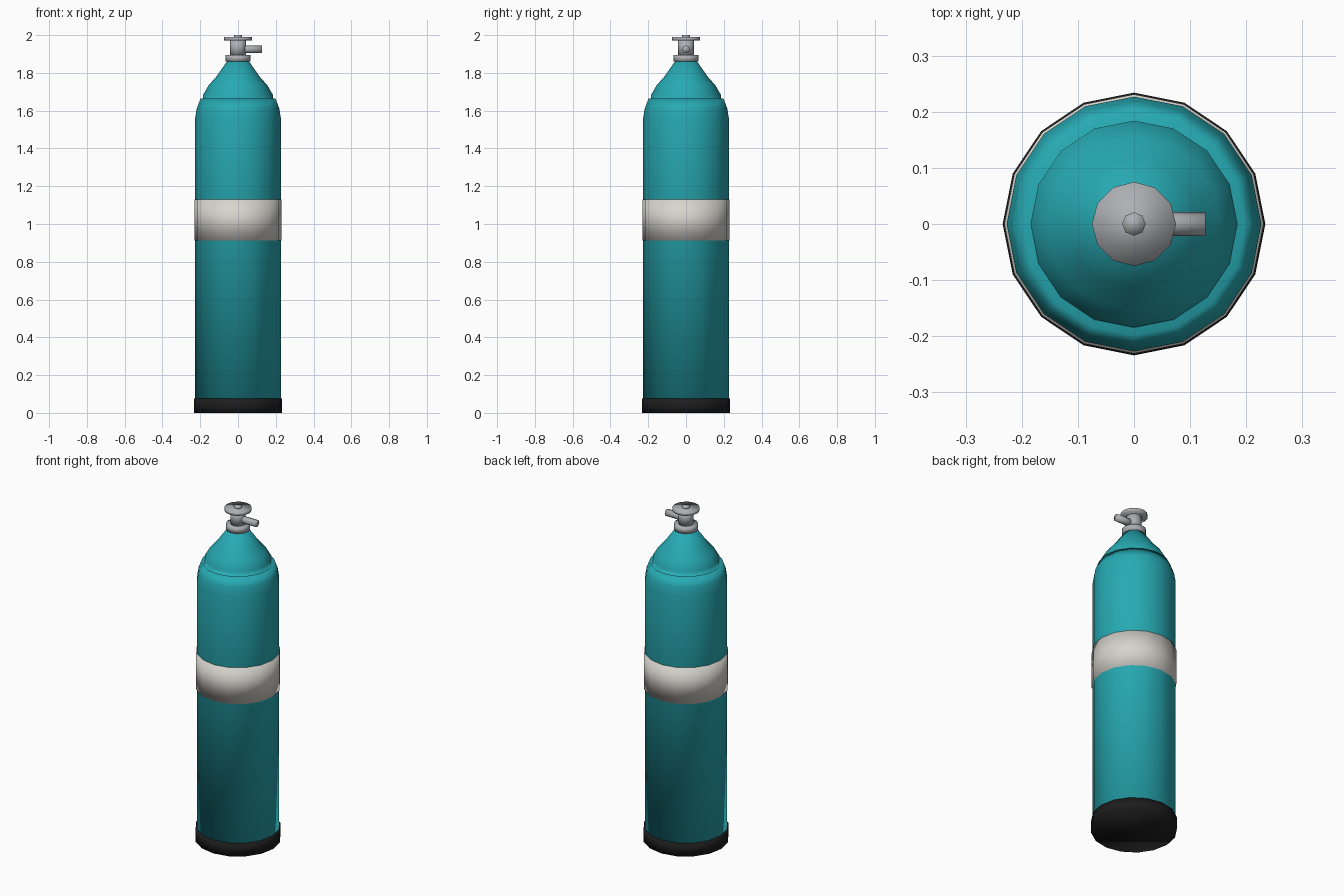
import bpy
import bmesh
from math import cos, sin, tau, radians
from mathutils import Matrix

if "Cube" in bpy.data.objects:
    bpy.data.objects.remove(bpy.data.objects["Cube"], do_unlink=True)


def material(name, rgb):
    m = bpy.data.materials.new(name)
    m.use_nodes = True
    m.diffuse_color = (*rgb, 1)
    m.node_tree.nodes["Principled BSDF"].inputs["Base Color"].default_value = (*rgb, 1)
    return m


teal = material("teal paint", (0.02, 0.40, 0.45))
cream = material("off white band", (0.68, 0.66, 0.61))
black = material("black rubber", (0.012, 0.012, 0.012))
metal = material("grey metal", (0.42, 0.43, 0.45))


def lathe(name, profile, sides, mat, matrix=Matrix()):
    """Turn (radius, height) points around z and cap both ends."""
    bm = bmesh.new()
    rings = [[bm.verts.new((r * cos(tau * i / sides), r * sin(tau * i / sides), z))
              for i in range(sides)] for r, z in profile]
    for low, high in zip(rings, rings[1:]):
        for i in range(sides):
            j = (i + 1) % sides
            bm.faces.new((low[i], low[j], high[j], high[i]))
    bm.faces.new(rings[0][::-1])
    bm.faces.new(rings[-1])
    for f in bm.faces:
        f.smooth = True
    bm.transform(matrix)
    mesh = bpy.data.meshes.new(name)
    bm.to_mesh(mesh)
    bm.free()
    mesh.materials.append(mat)
    ob = bpy.data.objects.new(name, mesh)
    bpy.context.collection.objects.link(ob)
    return ob


def cylinder(name, radius, z0, z1, sides, mat, matrix=Matrix()):
    return lathe(name, [(radius, z0), (radius, z1)], sides, mat, matrix)


# Tank with a shallow groove around the shoulder
lathe("tank_body", [(0.227, 0.03), (0.227, 1.56), (0.219, 1.61), (0.198, 1.665),
                    (0.186, 1.655), (0.184, 1.685), (0.155, 1.735),
                    (0.115, 1.78), (0.055, 1.865)], 16, teal)
cylinder("middle_band", 0.231, 0.913, 1.13, 16, cream)
cylinder("base_boot", 0.234, 0, 0.077, 16, black)

# Valve
cylinder("neck_collar", 0.066, 1.86, 1.894, 12, metal)
cylinder("valve_stem", 0.042, 1.89, 1.975, 12, metal)
cylinder("hand_wheel", 0.075, 1.972, 1.989, 12, metal)
cylinder("wheel_knob", 0.021, 1.985, 2.0, 8, metal)
cylinder("side_outlet", 0.021, 0, 0.127, 8, metal,
         Matrix.Translation((0, 0, 1.925)) @ Matrix.Rotation(radians(90), 4, 'Y'))
